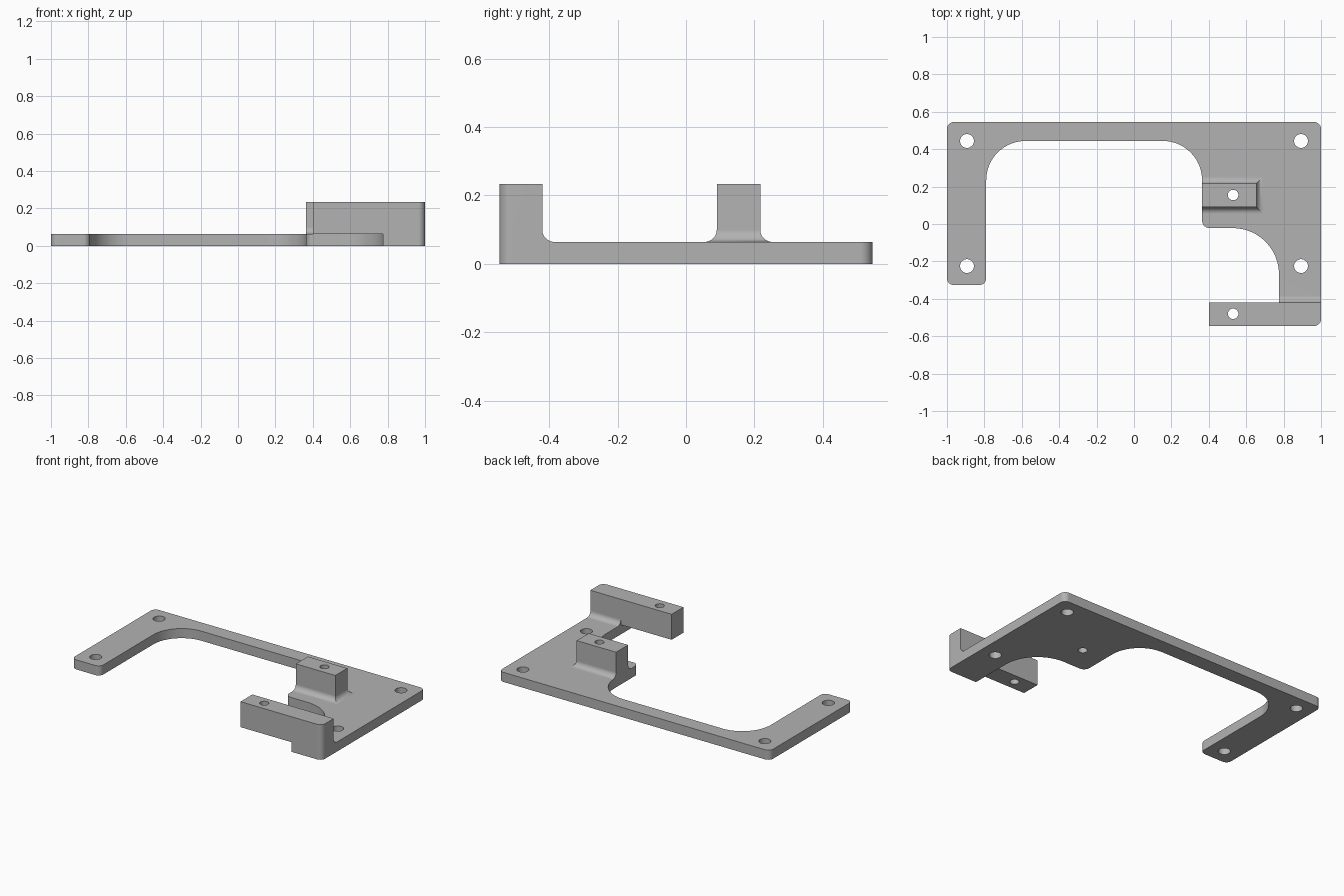
import bpy, bmesh, math
from mathutils import Vector

cube = bpy.data.objects.get("Cube")
if cube:
    bpy.data.objects.remove(cube, do_unlink=True)

PLATE_Z, TOP_Z = 0.064, 0.234
FILLET = 0.036
CORNER = 0.036

grey = bpy.data.materials.new("light_grey")
grey.use_nodes = True
grey.diffuse_color = (0.45, 0.45, 0.45, 1)
grey.node_tree.nodes["Principled BSDF"].inputs["Base Color"].default_value = (0.45, 0.45, 0.45, 1)


def corner_arc(before, point, after, radius):
    """Points that round one right-angled corner."""
    if radius == 0:
        return [Vector(point)]
    p = Vector(point)
    a = (Vector(before) - p).normalized()
    b = (Vector(after) - p).normalized()
    centre = p + radius * (a + b)
    steps = max(8, int(radius * 100))
    angles = [math.pi / 2 * i / steps for i in range(steps + 1)]
    return [centre - radius * (b * math.cos(t) + a * math.sin(t)) for t in angles]


def rounded_outline(corners):
    points = []
    for i, (x, y, r) in enumerate(corners):
        after = corners[(i + 1) % len(corners)]
        points += corner_arc(corners[i - 1][:2], (x, y), after[:2], r)
    return points


def loft(name, rings):
    """Closed solid through a stack of matching rings."""
    bm = bmesh.new()
    loops = [[bm.verts.new(p) for p in ring] for ring in rings]
    n = len(loops[0])
    for low, high in zip(loops, loops[1:]):
        for i in range(n):
            j = (i + 1) % n
            bm.faces.new((low[i], low[j], high[j], high[i]))
    bm.faces.new(loops[0][::-1])
    bm.faces.new(loops[-1])
    bmesh.ops.recalc_face_normals(bm, faces=bm.faces)
    mesh = bpy.data.meshes.new(name)
    bm.to_mesh(mesh)
    bm.free()
    mesh.materials.append(grey)
    obj = bpy.data.objects.new(name, mesh)
    bpy.context.collection.objects.link(obj)
    return obj


def prism(name, outline, low, high):
    return loft(name, [[(p[0], p[1], z) for p in outline] for z in (low, high)])


def combine(target, tool, operation):
    mod = target.modifiers.new(tool.name, 'BOOLEAN')
    mod.operation = operation
    mod.solver = 'EXACT'
    mod.object = tool
    bpy.context.view_layer.objects.active = target
    bpy.ops.object.modifier_apply(modifier=mod.name)
    bpy.data.objects.remove(tool, do_unlink=True)


# Flat base plate with its two open bays
plate = prism("mounting_bracket", rounded_outline([
    (-1, 0.545, CORNER), (-1, -0.326, CORNER), (-0.79, -0.326, CORNER),
    (-0.79, 0.444, 0.21), (0.364, 0.444, 0.21), (0.364, -0.022, 0.04),
    (0.775, -0.022, 0.247), (0.775, -0.545, 0), (1, -0.545, CORNER),
    (1, 0.545, CORNER)]), 0, PLATE_Z)

# Front arm, overhanging beyond the plate
arm = prism("front_arm", rounded_outline([
    (0.4, -0.545, 0), (1, -0.545, CORNER), (1, -0.42, 0), (0.4, -0.42, 0)]),
    PLATE_Z, TOP_Z)
combine(plate, arm, 'UNION')

# Fillet behind the front arm
foot = (-0.42, PLATE_Z)
section = corner_arc((-0.42, 1), foot, (1, PLATE_Z), FILLET) + [Vector(foot)]
strip = loft("arm_fillet", [[(x, p.x, p.y) for p in section] for x in (0.775, 1)])
combine(plate, strip, 'UNION')

# Rear post, flared at the foot on three sides
rings = []
for i in range(9):
    t = math.pi / 2 * i / 8
    rings.append((FILLET * (1 - math.sin(t)), PLATE_Z + FILLET * (1 - math.cos(t))))
rings.append((0, TOP_Z))
post = loft("rear_post", [
    [(0.364, 0.09 - d, z), (0.655 + d, 0.09 - d, z),
     (0.655 + d, 0.217 + d, z), (0.364, 0.217 + d, z)] for d, z in rings])
combine(plate, post, 'UNION')

# Screw holes: four in the plate, one in the post, one in the arm
holes = [(x, y, 0.037) for x in (-0.893, 0.893) for y in (0.444, -0.225)]
holes += [(0.53, y, 0.028) for y in (0.155, -0.48)]
for x, y, r in holes:
    circle = [(x + r * math.cos(math.tau * i / 32), y + r * math.sin(math.tau * i / 32))
              for i in range(32)]
    cutter = prism("hole_cutter", circle, -0.1, 0.4)
    cutter.hide_render = True
    combine(plate, cutter, 'DIFFERENCE')

# Smooth curved walls, crisp edges
bpy.ops.object.select_all(action='DESELECT')
plate.select_set(True)
bpy.context.view_layer.objects.active = plate
bpy.ops.object.shade_smooth_by_angle(angle=math.radians(30))
weighted = plate.modifiers.new("even_shading", 'WEIGHTED_NORMAL')
weighted.keep_sharp = True
